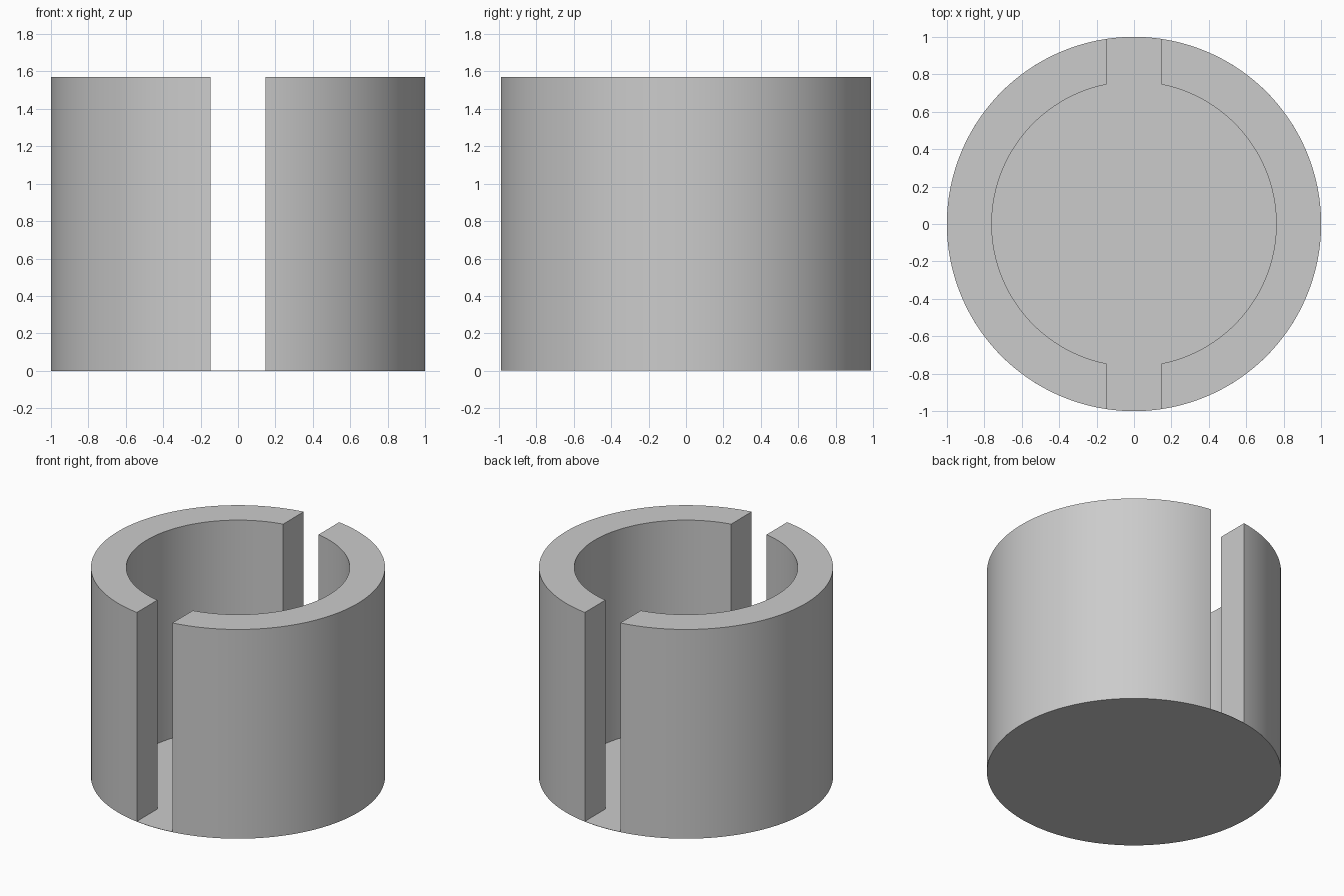
import bpy
import bmesh
from math import acos, cos, sin, radians

cube = bpy.data.objects.get("Cube")
if cube:
    bpy.data.objects.remove(cube, do_unlink=True)

OUTER, INNER = 1.0, 0.76
SLOT = 0.147            # half width of the slots
HEIGHT, FLOOR = 1.57, 0.002
STEPS = 96

grey = bpy.data.materials.new("plain grey")
grey.use_nodes = True
colour = (0.6, 0.6, 0.6, 1)
grey.diffuse_color = colour
grey.node_tree.nodes["Principled BSDF"].inputs["Base Color"].default_value = colour


def add_object(name, bm):
    bmesh.ops.recalc_face_normals(bm, faces=bm.faces)
    mesh = bpy.data.meshes.new(name)
    bm.to_mesh(mesh)
    bm.free()
    mesh.materials.append(grey)
    mesh.shade_smooth()
    mesh.set_sharp_from_angle(angle=radians(30))
    obj = bpy.data.objects.new(name, mesh)
    bpy.context.collection.objects.link(obj)


def arc(bm, radius, side):
    """Arc of vertices whose ends lie on the straight slot edge."""
    end = acos(SLOT / radius)
    angles = [end * (2 * i / STEPS - 1) for i in range(STEPS + 1)]
    return [bm.verts.new((side * radius * cos(a), radius * sin(a), FLOOR)) for a in angles]


# Two curved walls, parted by the front and back slots
for name, side in (("left_wall", 1), ("right_wall", -1)):
    bm = bmesh.new()
    outer, inner = arc(bm, OUTER, side), arc(bm, INNER, side)
    for i in range(STEPS):
        bm.faces.new((outer[i], outer[i + 1], inner[i + 1], inner[i]))
    result = bmesh.ops.extrude_face_region(bm, geom=bm.faces[:], use_keep_orig=True)
    top = [v for v in result["geom"] if isinstance(v, bmesh.types.BMVert)]
    bmesh.ops.translate(bm, verts=top, vec=(0, 0, HEIGHT - FLOOR))
    add_object(name, bm)

# Very thin round floor
bm = bmesh.new()
bmesh.ops.create_cone(bm, cap_ends=True, segments=2 * STEPS, radius1=OUTER,
                      radius2=OUTER, depth=FLOOR)
bmesh.ops.translate(bm, verts=bm.verts, vec=(0, 0, FLOOR / 2))
add_object("floor", bm)
